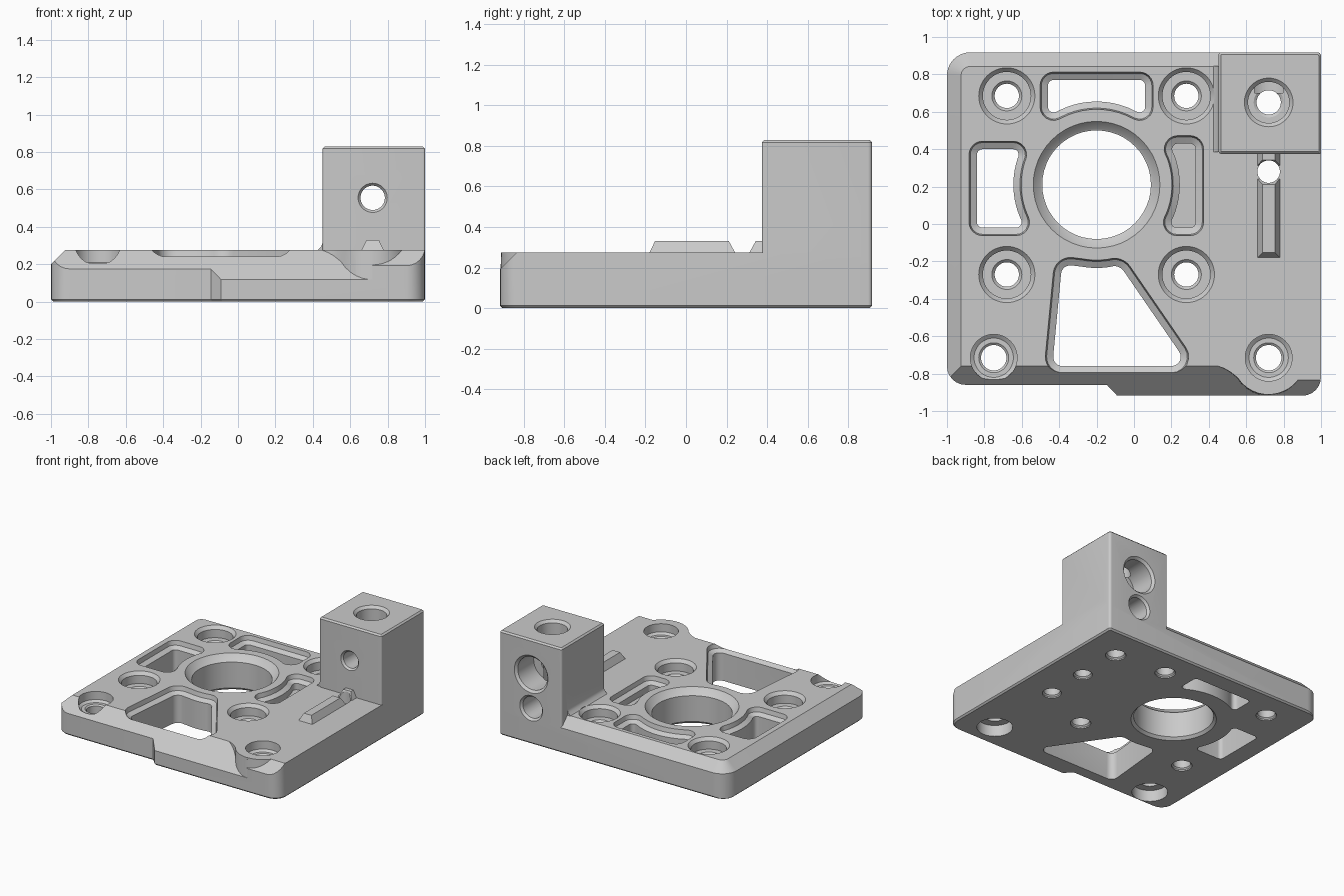
import bpy, bmesh, math
from mathutils import Vector, Matrix

if "Cube" in bpy.data.objects:
    bpy.data.objects.remove(bpy.data.objects["Cube"])

TOP = 0.275          # upper face of the plate
BORE = (-0.2, 0.21)  # centre of the large bore

grey = bpy.data.materials.new("light grey")
grey.use_nodes = True
grey.diffuse_color = (0.59, 0.59, 0.59, 1)
grey.node_tree.nodes["Principled BSDF"].inputs["Base Color"].default_value = (0.59, 0.59, 0.59, 1)


def arc(centre, r, a, b, n=10):
    """Points on a circle, angles in degrees."""
    angles = [math.radians(a + (b - a) * i / n) for i in range(n + 1)]
    return [(centre[0] + r * math.cos(t), centre[1] + r * math.sin(t)) for t in angles]


def rounded(points, n=6):
    """Outline from (x, y, radius) corners; corners without a radius stay sharp."""
    out = []
    for i, p in enumerate(points):
        c = Vector(p[:2])
        if len(p) < 3:
            out.append(c)
            continue
        a = (Vector(points[i - 1][:2]) - c).normalized()
        b = (Vector(points[(i + 1) % len(points)][:2]) - c).normalized()
        half = a.angle(b) / 2
        mid = c + (a + b).normalized() * p[2] / math.sin(half)
        start = c + a * p[2] / math.tan(half) - mid
        end = c + b * p[2] / math.tan(half) - mid
        sweep = start.angle_signed(end)
        for k in range(n + 1):
            out.append(mid + Matrix.Rotation(-sweep * k / n, 2) @ start)
    return out


def offset(outline, d):
    """Grow a counter-clockwise outline by d."""
    out = []
    for i, p in enumerate(outline):
        u = (p - outline[i - 1]).normalized()
        v = (outline[(i + 1) % len(outline)] - p).normalized()
        n1, n2 = Vector((u.y, -u.x)), Vector((v.y, -v.x))
        out.append(p + (n1 + n2) * d / (1 + n1.dot(n2)))
    return out


def loft(name, outline, levels, matrix=None):
    """Solid from one outline at several (height, growth) levels."""
    bm = bmesh.new()
    rings = [[bm.verts.new((p.x, p.y, z)) for p in offset(outline, d)] for z, d in levels]
    n = len(outline)
    for lo, hi in zip(rings, rings[1:]):
        for i in range(n):
            bm.faces.new((lo[i], lo[(i + 1) % n], hi[(i + 1) % n], hi[i]))
    bm.faces.new(rings[0][::-1])
    bm.faces.new(rings[-1])
    if matrix:
        bm.transform(matrix)
    bmesh.ops.recalc_face_normals(bm, faces=bm.faces)
    mesh = bpy.data.meshes.new(name)
    bm.to_mesh(mesh)
    bm.free()
    mesh.materials.append(grey)
    obj = bpy.data.objects.new(name, mesh)
    bpy.context.collection.objects.link(obj)
    return obj


def combine(target, tool, operation="DIFFERENCE"):
    mod = target.modifiers.new("combine", "BOOLEAN")
    mod.operation, mod.solver, mod.object = operation, "MANIFOLD", tool
    bpy.context.view_layer.objects.active = target
    bpy.ops.object.modifier_apply(modifier=mod.name)
    bpy.data.objects.remove(tool)


def turned(x, y, profile, matrix=None):
    """Round tool from (height, radius) pairs."""
    r0 = 0.05
    ring = [Vector(p) for p in arc((x, y), r0, 0, 360, 48)[:-1]]
    return loft("turned_tool", ring, [(z, r - r0) for z, r in profile], matrix)


def wedge(points, start, end, axis):
    """Prism with a (horizontal, z) section, running along x or y."""
    if axis == "x":
        m = Matrix(((0, 0, 1, 0), (1, 0, 0, 0), (0, 1, 0, 0), (0, 0, 0, 1)))
    else:
        m = Matrix(((1, 0, 0, 0), (0, 0, 1, 0), (0, 1, 0, 0), (0, 0, 0, 1)))
    return loft("wedge_tool", [Vector(p) for p in points], [(start, 0), (end, 0)], m)


# Plate with the stepped front edge
body = loft("mounting_plate", rounded([
    (-1, -0.86, 0.1), (-0.145, -0.86), (-0.09, -0.918), (1, -0.918, 0.1),
    (1, 0.918, 0.02), (-1, 0.918, 0.1)]), [(0, -0.012), (0.012, 0), (TOP, 0)])

# Chamfer around the left and back upper edges
combine(body, loft("chamfer_tool", rounded([(-1, -2), (2, -2), (2, 0.918), (-1, 0.918, 0.125)], 10),
                   [(-0.1, 0), (0.2, 0), (0.3, -0.1)]), "INTERSECT")

# Front chamfers, leaving the flared boss around the corner screw
boss_outline = [(0.45, -0.6), (0.45, -0.752), (0.485, -0.765), (0.52, -0.785)] \
    + arc((0.72, -0.715), 0.19, 212, 318) + [(0.9, -0.843), (0.95, -0.836), (1.2, -0.834), (1.2, -0.6)]
for x0, x1, y in ((-1.1, 0.72, -0.76), (0.72, 1.1, -0.835)):
    cut = wedge([(y + 0.1, TOP + 0.1), (y - 0.26, TOP - 0.26), (y - 0.26, TOP + 0.1)], x0, x1, "x")
    if x0 < 0:
        combine(cut, loft("boss", rounded(boss_outline), [(-0.1, 0.02), (0.14, 0.012), (0.5, 0)]))
    else:
        combine(cut, turned(0.72, -0.715, [(-0.1, 0.21), (0.14, 0.2), (0.5, 0.19)]))
    combine(body, cut)

# Upright block with softened top and a narrow foot fillet
block = loft("upright_block", rounded([
    (0.452, 0.375, 0.015), (1, 0.375, 0.01), (1, 0.918, 0.02), (0.452, 0.918, 0.015)]),
    [(0.1, 0), (0.818, 0), (0.83, -0.012)])
combine(body, block, "UNION")
combine(body, wedge([(0.4, 0.2), (0.5, 0.2), (0.5, 0.33), (0.458, 0.33), (0.445, 0.295), (0.425, TOP)],
                    0.385, 0.845, "y"), "UNION")

# Guide ridge with a notch, in front of the block
ridge = loft("guide_ridge", rounded([(0.66, -0.18), (0.78, -0.18), (0.78, 0.45), (0.66, 0.45)]),
             [(0.2, 0), (TOP, 0), (0.33, -0.027)])
combine(ridge, wedge([(0.25, 0.26), (0.305, 0.26), (0.36, 0.36), (0.195, 0.36)], 0.5, 0.9, "x"))
combine(body, ridge, "UNION")

# Large bore
combine(body, turned(*BORE, [(-0.1, 0.31), (0, 0.31), (0.02, 0.29), (0.225, 0.29), (0.23, 0.3),
                             (TOP, 0.338), (0.4, 0.338)]))

# Counterbored screw holes around the bore
for x in (-0.68, 0.28):
    for y in (-0.27, 0.685):
        combine(body, turned(x, y, [(-0.1, 0.075), (0.01, 0.075), (0.02, 0.065), (0.17, 0.065), (0.185, 0.08),
                                    (0.1851, 0.128), (0.25, 0.128), (TOP, 0.15), (0.4, 0.15)]))

# Front corner screw holes, recessed from both faces
for x in (-0.75, 0.72):
    combine(body, turned(x, -0.715, [(-0.1, 0.13), (0.09, 0.13), (0.0901, 0.068), (0.185, 0.068), (0.195, 0.08),
                                     (0.1951, 0.105), (0.21, 0.125), (0.4, 0.125)]))

# Through hole in the notch and blind hole under the ridge
combine(body, turned(0.72, 0.28, [(-0.1, 0.07), (0.01, 0.07), (0.02, 0.06), (0.36, 0.06)]))
combine(body, turned(0.72, -0.07, [(-0.1, 0.07), (0.01, 0.07), (0.02, 0.06), (0.2, 0.06)]))

# Vertical screw hole of the block
combine(body, turned(0.72, 0.65, [(-0.1, 0.075), (0.01, 0.075), (0.02, 0.065), (0.65, 0.065), (0.66, 0.08),
                                  (0.6601, 0.11), (0.81, 0.11), (0.83, 0.13), (0.9, 0.13)]))

# Horizontal holes of the block: clamp screw right through, blind hole below
along_y = Matrix(((1, 0, 0, 0), (0, 0, 1, 0), (0, 1, 0, 0), (0, 0, 0, 1)))
combine(body, turned(0.72, 0.555, [(0.3, 0.078), (0.375, 0.078), (0.39, 0.065), (0.7, 0.065), (0.7001, 0.13),
                                   (0.9, 0.13), (0.918, 0.148), (1, 0.148)], along_y))
combine(body, turned(0.72, 0.285, [(0.55, 0.085), (0.9, 0.085), (0.918, 0.1), (1, 0.1)], along_y))

# Lightening windows and the blind pocket, each with a chamfered rim
back_window = [(0.06, 0.77, 0.03), (-0.46, 0.77, 0.03), (-0.46, 0.58, 0.03)] \
    + arc(BORE, 0.445, 118, 62) + [(0.06, 0.58, 0.03)]
left_window = [(-0.84, 0.4, 0.03), (-0.84, -0.02, 0.03), (-0.585, -0.02, 0.03)] \
    + arc(BORE, 0.445, 202, 162) + [(-0.602, 0.4, 0.03)]
right_pocket = [(0.33, -0.02, 0.03), (0.33, 0.43, 0.03), (0.187, 0.43, 0.03)] \
    + arc(BORE, 0.445, 20, -22) + [(0.181, -0.02, 0.03)]
front_window = [(-0.385, -0.215, 0.05), (-0.437, -0.76, 0.05), (0.295, -0.76, 0.05), (-0.08, -0.215, 0.06)] \
    + arc(BORE, 0.445, 280, 260)
for outline, floor in ((back_window, -0.1), (left_window, -0.1), (right_pocket, 0.17), (front_window, -0.1)):
    combine(body, loft("window_tool", rounded(outline), [(floor, 0), (0.22, 0), (0.24, 0.035), (TOP, 0.042), (0.4, 0.042)]))

# Smooth round walls, sharp machined edges
bpy.ops.object.select_all(action="DESELECT")
body.select_set(True)
bpy.context.view_layer.objects.active = body
bpy.ops.object.shade_smooth_by_angle(angle=math.radians(25))
